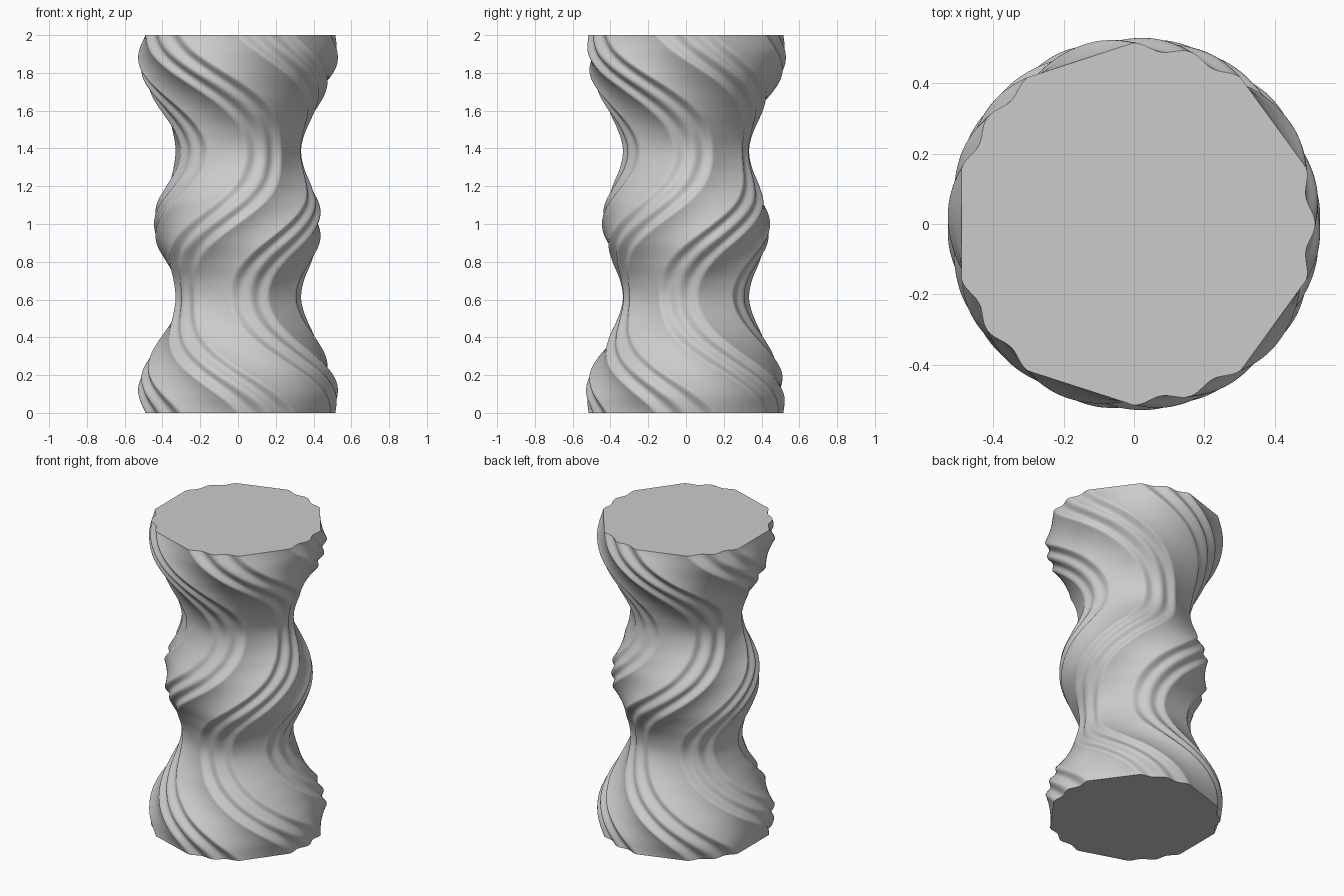
import bpy, bmesh, math

if "Cube" in bpy.data.objects:
    bpy.data.objects.remove(bpy.data.objects["Cube"])

HEIGHT, RINGS, SEGMENTS, LOBES = 2.0, 180, 240, 5
PERIOD = math.tau / LOBES
HALF_PLEAT = PERIOD / 4

# Ridge radius at steps of distance from mid height (profile mirrors top to bottom)
PROFILE = [0.445, 0.432, 0.39, 0.35, 0.337, 0.362, 0.412, 0.468, 0.514, 0.53, 0.515]


def ridge_radius(z):
    """Smooth interpolation of the half profile."""
    t = abs(z - 1) * 10
    i = min(int(t), 9)
    f = t - i
    at = lambda k: PROFILE[abs(k)] if k <= 10 else 2 * PROFILE[10] - PROFILE[9]
    a, b, c, d = at(i - 1), at(i), at(i + 1), at(i + 2)
    return b + f / 2 * (c - a + f * (2 * a - 5 * b + 4 * c - d + f * (3 * (b - c) + d - a)))


def twist(z):
    """The section swings back and forth around the axis."""
    return PERIOD / 2 * (1 + math.sin(4.13 * (z - 1)) / abs(math.sin(4.13)))


def section(angle):
    """Three-ridged pleats alternating with flat sides."""
    a = (angle + PERIOD / 2) % PERIOD - PERIOD / 2
    if abs(a) < HALF_PLEAT:
        return 1 - 0.02 * (1 - math.cos(math.tau * a / HALF_PLEAT))
    return math.cos(HALF_PLEAT) / math.cos(PERIOD / 2 - abs(a))


# Fluted body lofted through stacked, twisted sections
bm = bmesh.new()
rings = []
for j in range(RINGS + 1):
    z = HEIGHT * j / RINGS
    ring = []
    for i in range(SEGMENTS):
        a = math.tau * i / SEGMENTS
        r = ridge_radius(z) * section(a)
        turn = a + twist(z)
        ring.append(bm.verts.new((r * math.cos(turn), r * math.sin(turn), z)))
    rings.append(ring)
for low, high in zip(rings, rings[1:]):
    for i in range(SEGMENTS):
        n = (i + 1) % SEGMENTS
        bm.faces.new((low[i], low[n], high[n], high[i]))

# Flat end caps
bm.faces.new(rings[-1])
bm.faces.new(rings[0][::-1])

mesh = bpy.data.meshes.new("fluted_column")
bm.to_mesh(mesh)
bm.free()
column = bpy.data.objects.new("fluted_column", mesh)
bpy.context.collection.objects.link(column)

# Plain grey finish
grey = bpy.data.materials.new("plain grey")
grey.use_nodes = True
colour = (0.6, 0.6, 0.6, 1)
grey.diffuse_color = colour
grey.node_tree.nodes["Principled BSDF"].inputs["Base Color"].default_value = colour
mesh.materials.append(grey)

bpy.ops.object.select_all(action="DESELECT")
column.select_set(True)
bpy.context.view_layer.objects.active = column
bpy.ops.object.shade_smooth_by_angle(angle=math.radians(45))
